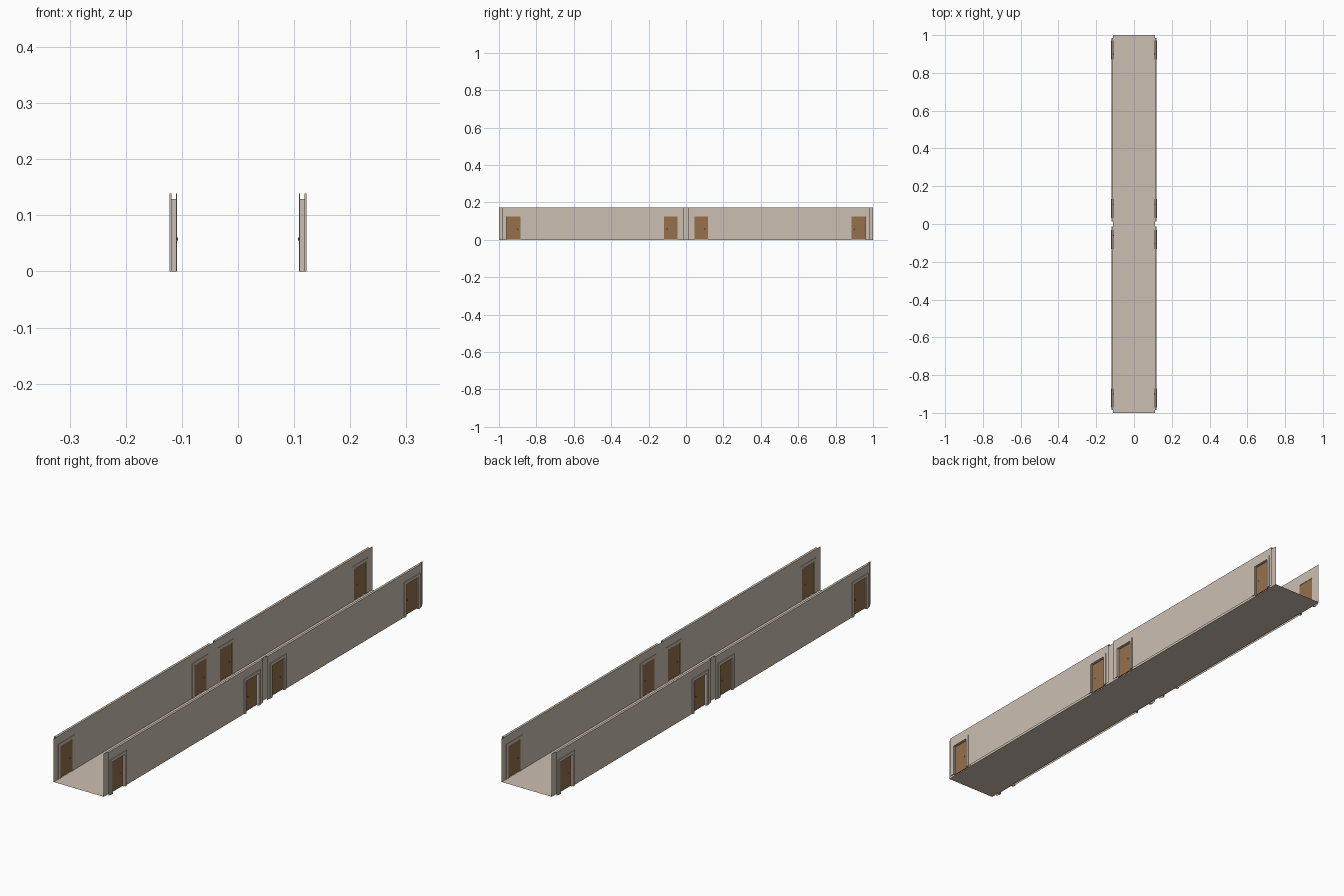
import bpy, bmesh, math
from mathutils import Matrix, Vector

if "Cube" in bpy.data.objects:
    bpy.data.objects.remove(bpy.data.objects["Cube"])


def material(name, r, g, b):
    m = bpy.data.materials.new(name)
    m.diffuse_color = (r, g, b, 1)
    m.use_nodes = True
    m.node_tree.nodes["Principled BSDF"].inputs["Base Color"].default_value = m.diffuse_color
    return m


PLASTER = material("plaster", 0.60, 0.52, 0.445)
WOOD = material("door wood", 0.31, 0.16, 0.072)
STEEL = material("handle steel", 0.25, 0.25, 0.28)

INNER, OUTER, HEIGHT = 0.11, 0.119, 0.172     # wall faces and wall height
DOOR_W, DOOR_H, TRIM = 0.077, 0.127, 0.012    # door opening and casing width
DOORS = (-0.922, -0.081, 0.081, 0.922)


def finish(name, bm, mat):
    me = bpy.data.meshes.new(name)
    bm.to_mesh(me)
    bm.free()
    me.materials.append(mat)
    ob = bpy.data.objects.new(name, me)
    bpy.context.collection.objects.link(ob)
    return ob


def add_box(bm, x, y, z):
    """x, y, z are (low, high) pairs."""
    lo, hi = zip(*[sorted(p) for p in (x, y, z)])
    size = Vector(hi) - Vector(lo)
    mid = (Vector(hi) + Vector(lo)) / 2
    bmesh.ops.create_cube(bm, size=1, matrix=Matrix.Translation(mid) @ Matrix.Diagonal((*size, 1)))


def add_quad(bm, pts, normal):
    f = bm.faces.new([bm.verts.new(p) for p in pts])
    f.normal_update()
    if f.normal.dot(Vector(normal)) < 0:
        f.normal_flip()


def wall_face(bm, x, y0, y1, normal_x):
    """Vertical sheet with door openings left out."""
    def panel(a, b, z0):
        add_quad(bm, [(x, a, z0), (x, b, z0), (x, b, HEIGHT), (x, a, HEIGHT)], (normal_x, 0, 0))
    start = y0
    for c in DOORS:
        if y0 < c < y1:
            panel(start, c - DOOR_W / 2, 0)
            panel(c - DOOR_W / 2, c + DOOR_W / 2, DOOR_H)
            start = c + DOOR_W / 2
    panel(start, y1, 0)


# floor in two halves
bm = bmesh.new()
for a, b in ((-1, 0), (0, 1)):
    add_quad(bm, [(-INNER, a, 0), (INNER, a, 0), (INNER, b, 0), (-INNER, b, 0)], (0, 0, 1))
finish("floor", bm, PLASTER)

for s, side in ((-1, "left"), (1, "right")):
    # open-ended hollow walls: inner sheet, outer sheet, top strip
    for tag, a, b, oa, ob_ in (("front", -1, 0, -0.984, -0.013), ("back", 0, 1, 0.013, 0.984)):
        bm = bmesh.new()
        wall_face(bm, s * INNER, a, b, -s)
        wall_face(bm, s * OUTER, oa, ob_, s)
        add_quad(bm, [(s * INNER, oa, HEIGHT), (s * OUTER, oa, HEIGHT),
                      (s * OUTER, ob_, HEIGHT), (s * INNER, ob_, HEIGHT)], (0, 0, 1))
        finish(f"{side}_{tag}_wall", bm, PLASTER)

    for i, c in enumerate(DOORS):
        h = DOOR_W / 2
        # casing on both wall faces, plus jamb lining
        bm = bmesh.new()
        for x in ((s * 0.1085, s * 0.1105), (s * 0.1185, s * 0.122)):
            for d in (-1, 1):
                add_box(bm, x, (c + d * h, c + d * (h + TRIM)), (0, DOOR_H))
            add_box(bm, x, (c - h - TRIM, c + h + TRIM), (DOOR_H, DOOR_H + TRIM))
        for d in (-1, 1):
            add_box(bm, (s * 0.1105, s * 0.1185), (c + d * (h - 0.002), c + d * (h + 0.002)), (0, DOOR_H))
        add_box(bm, (s * 0.1105, s * 0.1185), (c - h, c + h), (DOOR_H - 0.002, DOOR_H + 0.002))
        finish(f"{side}_door_frame_{i + 1}", bm, PLASTER)

        # door leaf
        bm = bmesh.new()
        add_box(bm, (s * 0.1095, s * 0.1135), (c - h, c + h), (0.001, DOOR_H - 0.001))
        finish(f"{side}_door_{i + 1}", bm, WOOD)

        # knobs on both faces, on the side read from the plan
        ky = c + (0.021, 0.021 if s < 0 else -0.021, 0.021, -0.021)[i]
        bm = bmesh.new()
        turn = Matrix.Rotation(math.pi / 2, 4, 'Y')
        bmesh.ops.create_cone(bm, cap_ends=True, segments=10, radius1=0.0012, radius2=0.0012, depth=0.0075,
                              matrix=Matrix.Translation((s * 0.1115, ky, 0.058)) @ turn)
        for x in (0.1078, 0.1152):
            bmesh.ops.create_uvsphere(bm, u_segments=10, v_segments=6, radius=0.0028,
                                      matrix=Matrix.Translation((s * x, ky, 0.058)) @ Matrix.Diagonal((0.5, 1, 1, 1)))
        for f in bm.faces:
            f.smooth = True
        finish(f"{side}_door_knob_{i + 1}", bm, STEEL)
